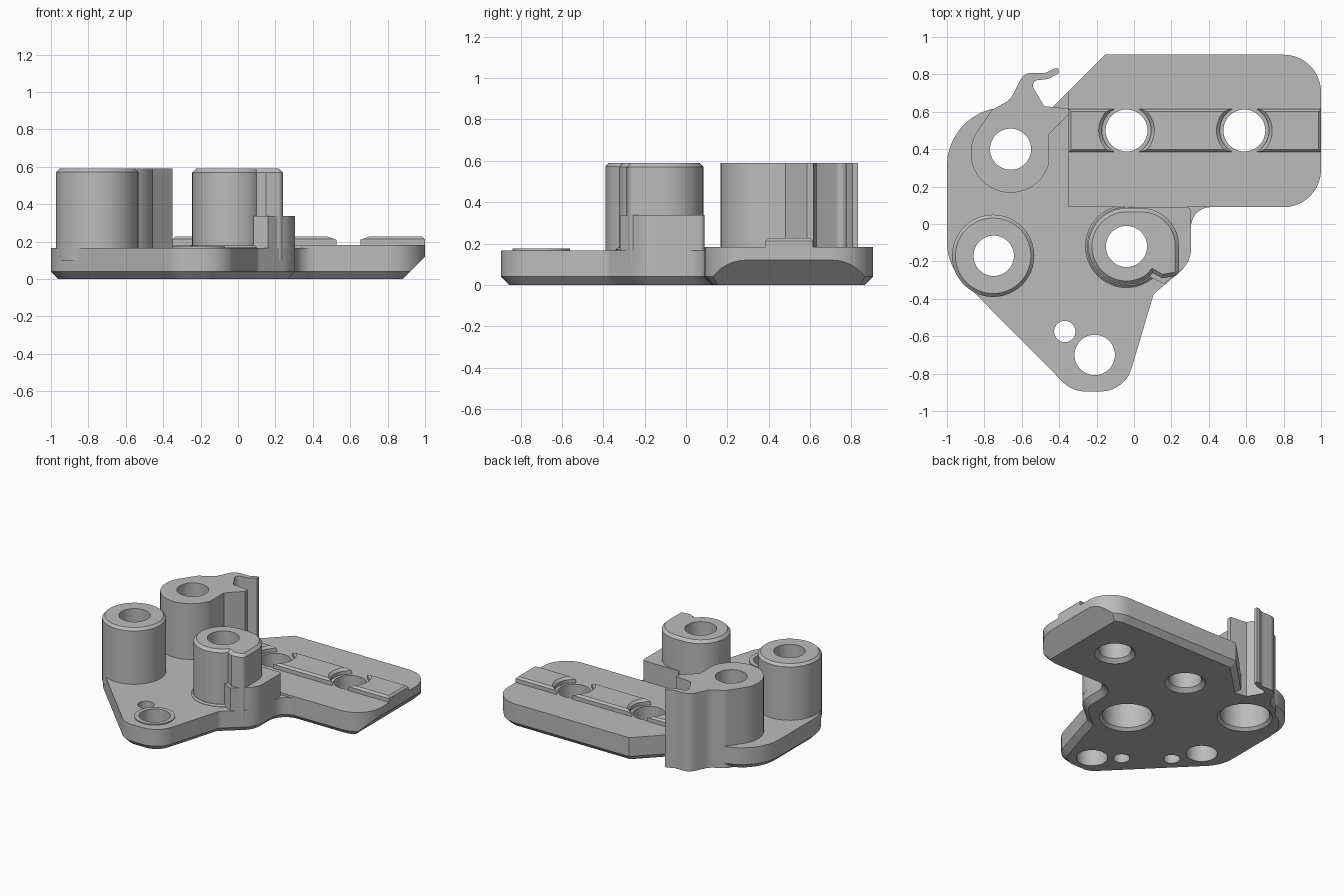
import bpy, bmesh, math
from mathutils import Vector

if "Cube" in bpy.data.objects:
    bpy.data.objects.remove(bpy.data.objects["Cube"], do_unlink=True)

grey = bpy.data.materials.new("machined_grey")
grey.use_nodes = True
grey.diffuse_color = (0.5, 0.5, 0.5, 1)
grey.node_tree.nodes["Principled BSDF"].inputs["Base Color"].default_value = (0.5, 0.5, 0.5, 1)


def arc(cx, cy, r, a0, a1, n=24):
    """Points on an arc, angles in degrees."""
    angles = [math.radians(a0 + (a1 - a0) * i / n) for i in range(n + 1)]
    return [(cx + r * math.cos(a), cy + r * math.sin(a)) for a in angles]


def circle(cx, cy, r, n=48):
    return arc(cx, cy, r, 0, 360, n)[:-1]


def rounded(corners, n=10):
    """Outline from corners (x, y) or (x, y, fillet radius)."""
    out = []
    for i, c in enumerate(corners):
        p = Vector(c[:2])
        if len(c) == 2:
            out.append(tuple(p))
            continue
        a = (Vector(corners[i - 1][:2]) - p).normalized()
        b = (Vector(corners[(i + 1) % len(corners)][:2]) - p).normalized()
        ang, r = a.angle(b), c[2]
        mid = p + (a + b).normalized() * r / math.sin(ang / 2)
        t, turn = r / math.tan(ang / 2), math.pi - ang
        u, v = p + a * t - mid, p + b * t - mid
        for k in range(n + 1):
            f = k / n
            q = (u * math.sin((1 - f) * turn) + v * math.sin(f * turn)) / math.sin(turn)
            out.append(tuple(mid + q))
    return out


def inset(pts, d):
    """Shift a counter-clockwise outline inward."""
    out = []
    for i, p in enumerate(pts):
        p, a, b = Vector(p), Vector(pts[i - 1]), Vector(pts[(i + 1) % len(pts)])
        e, f = (p - a).normalized(), (b - p).normalized()
        m, n = Vector((-e.y, e.x)), Vector((-f.y, f.x))
        out.append(tuple(p + (m + n) * d / (1 + m.dot(n))))
    return out


def loft(name, rings):
    """Closed solid through (outline, height) rings."""
    bm = bmesh.new()
    loops = [[bm.verts.new((x, y, z)) for x, y in pts] for pts, z in rings]
    bm.faces.new(loops[0][::-1])
    bm.faces.new(loops[-1])
    for lo, hi in zip(loops, loops[1:]):
        for i in range(len(lo)):
            bm.faces.new((lo[i - 1], lo[i], hi[i], hi[i - 1]))
    bmesh.ops.recalc_face_normals(bm, faces=bm.faces)
    mesh = bpy.data.meshes.new(name)
    bm.to_mesh(mesh)
    bm.free()
    mesh.materials.append(grey)
    obj = bpy.data.objects.new(name, mesh)
    bpy.context.collection.objects.link(obj)
    return obj


def prism(name, pts, z0, z1, bottom=0, top=0):
    rings = [(inset(pts, bottom), z0), (pts, z0 + bottom)] if bottom else [(pts, z0)]
    rings += [(pts, z1 - top), (inset(pts, top), z1)] if top else [(pts, z1)]
    return loft(name, rings)


cutters = []


def bore(x, y, *profile):
    """Round cutter from (radius, height) pairs."""
    obj = loft("bore_cutter", [(circle(x, y, r), z) for r, z in profile])
    obj.hide_render = True
    cutters.append(obj)
    return obj


def finish(obj, cuts=()):
    bpy.ops.object.select_all(action='DESELECT')
    obj.select_set(True)
    bpy.context.view_layer.objects.active = obj
    for c in cuts:
        mod = obj.modifiers.new("cut", 'BOOLEAN')
        mod.operation, mod.solver, mod.object = 'DIFFERENCE', 'EXACT', c
        bpy.ops.object.modifier_apply(modifier=mod.name)
    bpy.ops.object.shade_smooth_by_angle(angle=math.radians(25))


# Bores: two deep stepped ones, two on the rail, and plain ones
def stepped(x, y):
    return bore(x, y, (0.21, -0.02), (0.17, 0.02), (0.17, 0.4), (0.11, 0.4), (0.11, 0.8))


hook_bore = stepped(-0.66, 0.4)
centre_bore = stepped(-0.04, -0.12)
rail_x = (-0.04, 0.59)
rail_bores = [bore(x, 0.5, (0.16, -0.02), (0.112, 0.028), (0.112, 0.5)) for x in rail_x]
rail_gaps = [bore(x, 0.5, (0.132, 0.1), (0.132, 0.21), (0.152, 0.23), (0.152, 0.3)) for x in rail_x]
left_bore = bore(-0.75, -0.17, (0.108, -0.1), (0.108, 0.8))
front_bore = bore(-0.21, -0.7, (0.108, -0.1), (0.108, 0.5))
pin_bore = bore(-0.37, -0.575, (0.057, -0.1), (0.057, 0.5))
blind_bore = bore(-0.64, -0.36, (0.057, -0.1), (0.057, 0.12))

# Sloped underside of the right end
bpy.ops.mesh.primitive_cube_add(size=1, location=(0.88 + 0.3536, 0.5, -0.3536),
                                rotation=(0, math.radians(45), 0))
slope = bpy.context.object
slope.name, slope.hide_render = "slope_cutter", True
cutters.append(slope)

# Base plate with chamfered underside
plate = prism("base_plate", rounded([
    (-1, -0.22, 0.3), (-0.33, -0.895, 0.16), (-0.05, -0.895, 0.17), (0.105, -0.375, 0.04),
    (0.305, -0.205, 0.18), (0.305, 0.09, 0.105), (1, 0.09, 0.2), (1, 0.905, 0.2),
    (-0.155, 0.905), (-0.43, 0.63), (-0.45, 0.61), (-1, 0.64, 0.31)]), 0, 0.167, bottom=0.04)
finish(plate, [hook_bore, centre_bore, left_bore, front_bore, pin_bore, blind_bore, slope] + rail_bores)

# Slightly higher deck under the rail
deck = prism("raised_deck", rounded([
    (-0.35, 0.09), (1, 0.09, 0.2), (1, 0.905, 0.2), (-0.155, 0.905), (-0.35, 0.71)]), 0.167, 0.183)
finish(deck, rail_bores)

# Rail strips, hollowed at the ends around the bores
for name, x0, x1 in (("left", -0.35, -0.04), ("middle", -0.04, 0.59), ("right", 0.59, 1.0)):
    strip = prism(name + "_rail_strip", [(x0, 0.385), (x1, 0.385), (x1, 0.615), (x0, 0.615)],
                  0.17, 0.227, top=0.014)
    finish(strip, rail_gaps)

# Tall post with the curled hook at the back
post = prism("hook_post", rounded(arc(-0.66, 0.38, 0.213, 150, 345) + [
    (-0.455, 0.48), (-0.35, 0.585), (-0.35, 0.617), (-0.48, 0.63), (-0.56, 0.765, 0.03),
    (-0.46, 0.775, 0.08), (-0.405, 0.805), (-0.405, 0.832), (-0.425, 0.832), (-0.47, 0.808, 0.05),
    (-0.59, 0.808, 0.07), (-0.66, 0.665, 0.1), (-0.76, 0.61)]), 0, 0.59)
finish(post, [hook_bore])

# Round post at the left
finish(prism("left_post", circle(-0.753, -0.17, 0.22), 0.1, 0.59, top=0.018), [left_bore])

# Central post with its side lobe, foot and support block
lobed = rounded(arc(-0.04, -0.12, 0.205, 90, 305) + [
    (0.1, -0.262), (0.15, -0.29), (0.24, -0.275, 0.03), (0.24, 0.085, 0.2)])
finish(prism("centre_post", lobed, 0.1, 0.59, top=0.02), [centre_bore])
finish(prism("centre_foot", circle(-0.04, -0.12, 0.22), 0.1, 0.18, top=0.01), [centre_bore])
block = prism("support_block", rounded([
    (0, -0.24), (0.16, -0.32), (0.305, -0.205, 0.15), (0.305, 0.09, 0.025), (0, 0.09)]), 0.1, 0.337)
finish(block, [centre_bore])

# Low ring around the front bore
finish(prism("front_ring", circle(-0.21, -0.7, 0.14), 0.15, 0.175), [front_bore])

for c in cutters:
    bpy.data.objects.remove(c, do_unlink=True)
